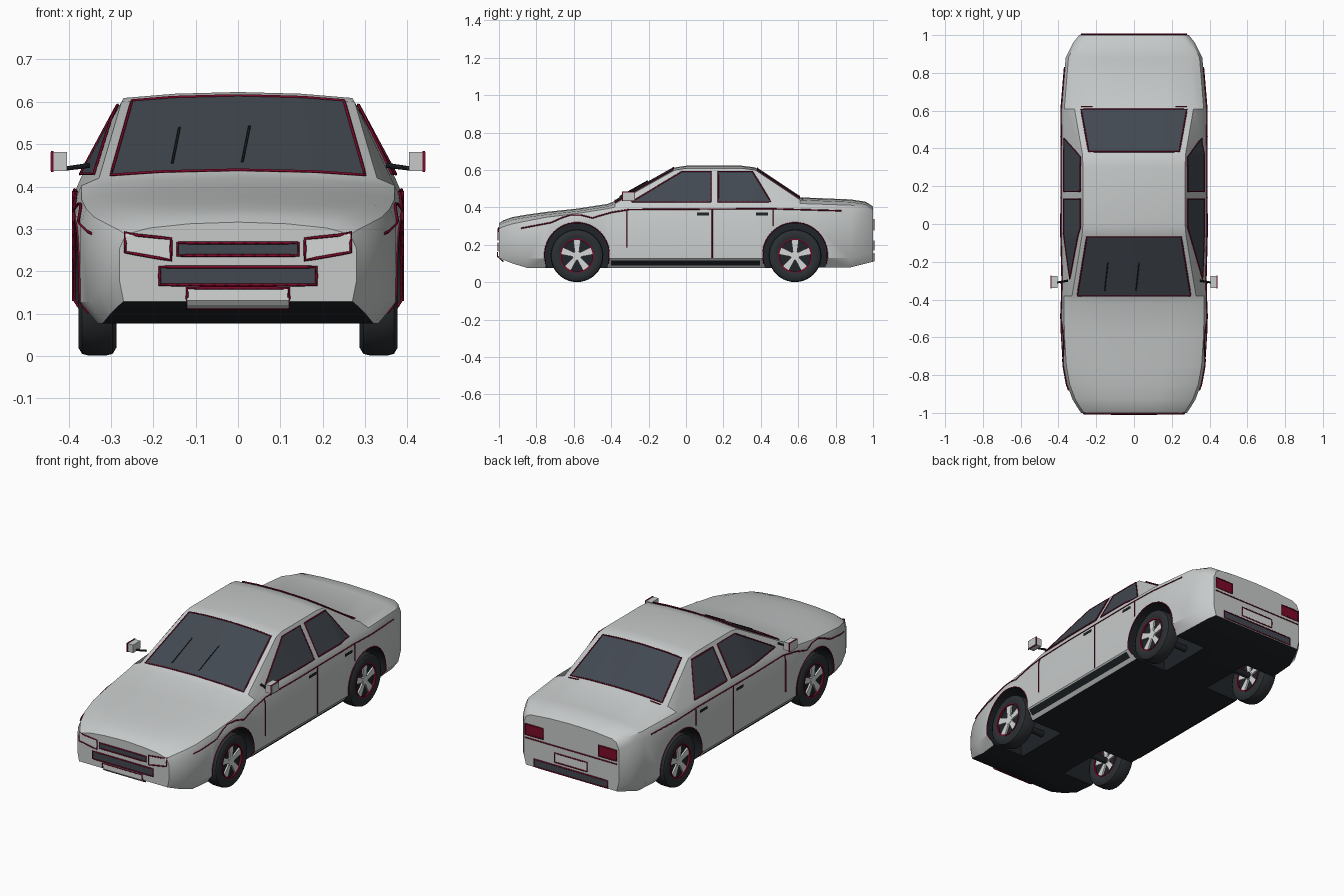
import bpy, bmesh, math
from mathutils import Vector, Matrix
from mathutils.bvhtree import BVHTree

cube = bpy.data.objects.get("Cube")
if cube:
    bpy.data.objects.remove(cube, do_unlink=True)


def material(name, rgb):
    m = bpy.data.materials.new(name)
    m.use_nodes = True
    m.diffuse_color = (*rgb, 1)
    m.node_tree.nodes["Principled BSDF"].inputs["Base Color"].default_value = (*rgb, 1)
    return m


SILVER = material("silver paint", (0.57, 0.59, 0.59))
GLASS = material("dark glass", (0.055, 0.066, 0.082))
BLACK = material("black trim", (0.014, 0.017, 0.021))
TYRE = material("tyre rubber", (0.025, 0.029, 0.033))
RED = material("crimson trim", (0.20, 0.003, 0.022))
PALE = material("pale lamp", (0.66, 0.67, 0.67))


def add_mesh(name, bm, *mats):
    mesh = bpy.data.meshes.new(name)
    bm.to_mesh(mesh)
    bm.free()
    ob = bpy.data.objects.new(name, mesh)
    bpy.context.collection.objects.link(ob)
    for m in mats:
        mesh.materials.append(m)
    return ob


def activate(ob):
    bpy.ops.object.select_all(action='DESELECT')
    ob.select_set(True)
    bpy.context.view_layer.objects.active = ob


def smooth(ob):
    activate(ob)
    bpy.ops.object.shade_smooth_by_angle(angle=math.radians(32))


def box(bm, lo, hi):
    lo, hi = Vector(lo), Vector(hi)
    bmesh.ops.create_cube(bm, size=1, matrix=Matrix.Translation((lo + hi) / 2)
                          @ Matrix.Diagonal((*(hi - lo), 1)))


def cylinder(bm, r, x0, x1, y, z, seg=40):
    m = Matrix.Translation(((x0 + x1) / 2, y, z)) @ Matrix.Rotation(math.pi / 2, 4, 'Y')
    bmesh.ops.create_cone(bm, cap_ends=True, segments=seg, radius1=r, radius2=r,
                          depth=abs(x1 - x0), matrix=m)


# Body stations: y, side half width, side top, upper edge x and z
STATIONS = [
    (-1.0, .280, .252, .210, .302),
    (-.975, .297, .263, .225, .318),
    (-.93, .325, .277, .250, .334),
    (-.85, .355, .293, .280, .348),
    (-.75, .373, .312, .300, .362),
    (-.58, .384, .333, .320, .380),
    (-.42, .385, .358, .330, .405),
    (-.38, .385, .367, .328, .420),
    (-.06, .385, .388, .275, .600),
    (.00, .385, .388, .270, .609),
    (.30, .385, .388, .270, .609),
    (.37, .385, .388, .273, .600),
    (.61, .384, .386, .315, .440),
    (.88, .362, .377, .300, .429),
    (.96, .322, .365, .280, .417),
    (1.0, .290, .342, .250, .391),
]
WHEEL_Y, WHEEL_Z = (-.583, .583), .142


def section(y, w, zs, w5, z5):
    """Closed cross-section: floor, chamfer, side, shoulder, upper edge and crown."""
    zb = .077 + (.4 if y < 0 else .25) * max(0, abs(y) - .87)
    half = [(.27 + (w - .28) * .66, zb), (w, zb + .05), (w, zs), (w - .015, zs + .035),
            (w5, z5), (w5 * .55, z5 + .01)]
    return [(0, zb)] + half + [(0, z5 + .014)] + [(-x, z) for x, z in reversed(half)]


bm = bmesh.new()
rings = [[bm.verts.new((x, s[0], z)) for x, z in section(*s)] for s in STATIONS]
n = len(rings[0])
for a, b in zip(rings, rings[1:]):
    for i in range(n):
        bm.faces.new((a[i], a[(i + 1) % n], b[(i + 1) % n], b[i]))
bm.faces.new(rings[0])
bm.faces.new(rings[-1])
bmesh.ops.recalc_face_normals(bm, faces=bm.faces)
SURFACE = BVHTree.FromBMesh(bm)
body = add_mesh("body", bm, SILVER, BLACK)

# Wheel wells
bm = bmesh.new()
for y in WHEEL_Y:
    for s in (-1, 1):
        cylinder(bm, .172, s * .14, s * .5, y, .146, 48)
cutter = add_mesh("wheel_well_cutter", bm)
cutter.hide_render = True
activate(body)
cut = body.modifiers.new("wells", 'BOOLEAN')
cut.operation, cut.solver, cut.object = 'DIFFERENCE', 'EXACT', cutter
bpy.ops.object.modifier_apply(modifier=cut.name)
bpy.data.objects.remove(cutter, do_unlink=True)
for f in body.data.polygons:
    c = f.center
    in_well = abs(c.x) < .36 and any(math.hypot(c.y - y, c.z - .146) < .178 for y in WHEEL_Y)
    f.material_index = int(in_well or f.normal.z < -.8)
smooth(body)

# Helpers that lay plates and trim lines on the body surface
VIEWS = {
    "left": ((-1, 0, 0), lambda a, b: (0, a, b)),
    "right": ((1, 0, 0), lambda a, b: (0, a, b)),
    "front": ((0, 1, 0), lambda a, b: (a, 0, b)),
    "rear": ((0, -1, 0), lambda a, b: (a, 0, b)),
    "top": ((0, 0, -1), lambda a, b: (a, b, 0)),
}


def place(a, b, view, off):
    d, to3d = VIEWS[view]
    d, p = Vector(d), Vector(to3d(a, b))
    hit, normal, _, _ = SURFACE.ray_cast(p - d * 3, d)
    return hit + normal * off


def line(name, pts, view, mat=RED, off=.003, radius=.0035, closed=False):
    pts = [Vector(p) for p in pts]
    path = []
    for p, q in zip(pts, pts[1:] + pts[:1] if closed else pts[1:]):
        k = max(1, math.ceil((q - p).length / .03))
        path += [p.lerp(q, i / k) for i in range(k)]
    if not closed:
        path.append(pts[-1])
    cu = bpy.data.curves.new(name, 'CURVE')
    cu.dimensions, cu.bevel_depth, cu.bevel_resolution = '3D', radius, 0
    sp = cu.splines.new('POLY')
    sp.points.add(len(path) - 1)
    for v, p in zip(sp.points, path):
        v.co = (*place(p.x, p.y, view, off), 1)
    sp.use_cyclic_u = closed
    cu.materials.append(mat)
    bpy.context.collection.objects.link(bpy.data.objects.new(name, cu))


def plate(name, corners, view, mat, trim=True, off=.005, k=10):
    a, b, c, d = [Vector(p) for p in corners]
    bm = bmesh.new()
    grid = [[bm.verts.new(place(*a.lerp(b, i / k).lerp(d.lerp(c, i / k), j / k), view, off))
             for i in range(k + 1)] for j in range(k + 1)]
    for j in range(k):
        for i in range(k):
            bm.faces.new((grid[j][i], grid[j][i + 1], grid[j + 1][i + 1], grid[j + 1][i]))
    bm.normal_update()
    bm.faces.ensure_lookup_table()
    if bm.faces[0].normal.dot(Vector(VIEWS[view][0])) > 0:
        bmesh.ops.reverse_faces(bm, faces=bm.faces)
    add_mesh(name, bm, mat)
    if trim:
        line(name + "_trim", corners, view, closed=True, off=off)


def rect(x0, x1, z0, z1):
    return [(x0, z0), (x1, z0), (x1, z1), (x0, z1)]


# Windscreen, rear window and wipers
plate("windscreen", [(-.30, -.378), (.30, -.378), (.25, -.066), (-.25, -.066)], "top", GLASS)
plate("rear_window", [(-.24, .38), (.24, .38), (.28, .605), (-.28, .605)], "top", GLASS)
for x in (-.155, .01):
    line("wiper", [(x, -.35), (x + .017, -.20)], "top", BLACK, .009, .003)
for s in (-1, 1):
    line("boot_hinge", [(s * .22, .622), (s * .28, .622)], "top")

# Front face
plate("upper_grille", rect(-.143, .143, .237, .267), "front", GLASS)
plate("lower_grille", rect(-.185, .185, .168, .21), "front", GLASS)
plate("front_number_plate", rect(-.12, .12, .119, .16), "front", PALE, off=.008)
# Rear face
plate("rear_number_plate", rect(-.10, .10, .172, .222), "rear", PALE)
plate("rear_bumper_strip", rect(-.225, .225, .114, .155), "rear", GLASS)
line("rear_crease", [(-.28, .26), (.28, .26)], "rear")
for s in (-1, 1):
    plate("headlight", [(s * .158, .226), (s * .266, .245), (s * .266, .288), (s * .158, .277)],
          "front", PALE)
    plate("tail_light", rect(s * .17, s * .28, .278, .337), "rear", RED)

# Side windows, door lines, handles, sills and arch trims
for side in ("left", "right"):
    plate("front_side_window", [(-.29, .427), (.133, .427), (.133, .59), (-.02, .59)], side, GLASS)
    plate("rear_side_window", [(.172, .427), (.453, .427), (.355, .59), (.172, .59)], side, GLASS)
    line("side_crease", [(-.88, .288), (-.72, .318), (-.66, .345), (-.62, .358), (-.56, .358),
                         (-.50, .343), (-.40, .372), (-.30, .388), (.45, .392), (.83, .381)], side)
    for y, z in ((-.315, .185), (.14, .13), (.465, .30)):
        line("door_gap", [(y, z), (y, .388)], side)
    for y in (.058, .373):
        plate("door_handle", rect(y, y + .065, .357, .373), side, BLACK, False, .008, 2)
    plate("sill", rect(-.40, .395, .094, .121), side, BLACK, False, .005, 6)
    for y in WHEEL_Y:
        arc = [math.radians(t) for t in range(-15, 196, 10)]
        line("arch_trim", [(y + .173 * math.cos(t), .146 + .173 * math.sin(t)) for t in arc],
             side, off=.001, radius=.003)

# Door mirrors
for s in (-1, 1):
    parts = (("mirror_housing", SILVER, (.404, -.338, .437), (.443, -.275, .481)),
             ("mirror_trim", RED, (.436, -.341, .434), (.441, -.272, .484)))
    for name, mat, lo, hi in parts:
        bm = bmesh.new()
        box(bm, (min(s * lo[0], s * hi[0]), *lo[1:]), (max(s * lo[0], s * hi[0]), *hi[1:]))
        add_mesh(name, bm, mat)
    bm = bmesh.new()
    a, b = Vector((s * .35, -.30, .45)), Vector((s * .41, -.31, .442))
    turn = (b - a).to_track_quat('Z', 'Y').to_matrix().to_4x4()
    bmesh.ops.create_cone(bm, cap_ends=True, segments=8, radius1=.006, radius2=.005,
                          depth=(b - a).length, matrix=Matrix.Translation((a + b) / 2) @ turn)
    add_mesh("mirror_arm", bm, BLACK)


def lathe(name, profile, mat, at):
    bm = bmesh.new()
    vs = [bm.verts.new((x, r, 0)) for x, r in profile]
    es = [bm.edges.new(p) for p in zip(vs, vs[1:] + vs[:1])]
    bmesh.ops.spin(bm, geom=vs + es, axis=(1, 0, 0), cent=(0, 0, 0),
                   angle=math.tau, steps=40, use_duplicate=False)
    bmesh.ops.remove_doubles(bm, verts=bm.verts, dist=1e-5)
    bmesh.ops.recalc_face_normals(bm, faces=bm.faces)
    bmesh.ops.translate(bm, verts=bm.verts, vec=at)
    smooth(add_mesh(name, bm, mat))


# Wheels and axles
TYRE_HALF = [(.045, .105), (.045, .122), (.036, .137), (.02, .141)]
for y in WHEEL_Y:
    for s in (-1, 1):
        at = Vector((s * .332, y, WHEEL_Z))
        lathe("tyre", [(-.04, .088)] + [(-x, r) for x, r in TYRE_HALF]
              + TYRE_HALF[::-1] + [(.04, .088)], TYRE, at)
        for e in (-1, 1):
            lathe("rim_ring", [(e * x, r) for x, r in rect(.034, .043, .084, .091)], RED, at)
        bm = bmesh.new()
        cylinder(bm, .088, at.x - .028, at.x + .028, y, WHEEL_Z)
        add_mesh("rim_disc", bm, BLACK)
        bm = bmesh.new()
        cylinder(bm, .024, at.x - .038, at.x + .038, y, WHEEL_Z, 20)
        for i in range(5):
            made = bmesh.ops.create_cube(bm, size=1)["verts"]
            for v in made:
                width = .040 if v.co.z > 0 else .022
                v.co = (v.co.x * .074, v.co.y * width, .05 + v.co.z * .068)
            bmesh.ops.transform(bm, verts=made, matrix=Matrix.Translation(at)
                                @ Matrix.Rotation(math.tau * i / 5, 4, 'X'))
        add_mesh("wheel_spokes", bm, PALE)
    bm = bmesh.new()
    cylinder(bm, .018, -.33, .33, y, WHEEL_Z, 12)
    add_mesh("axle", bm, BLACK)
